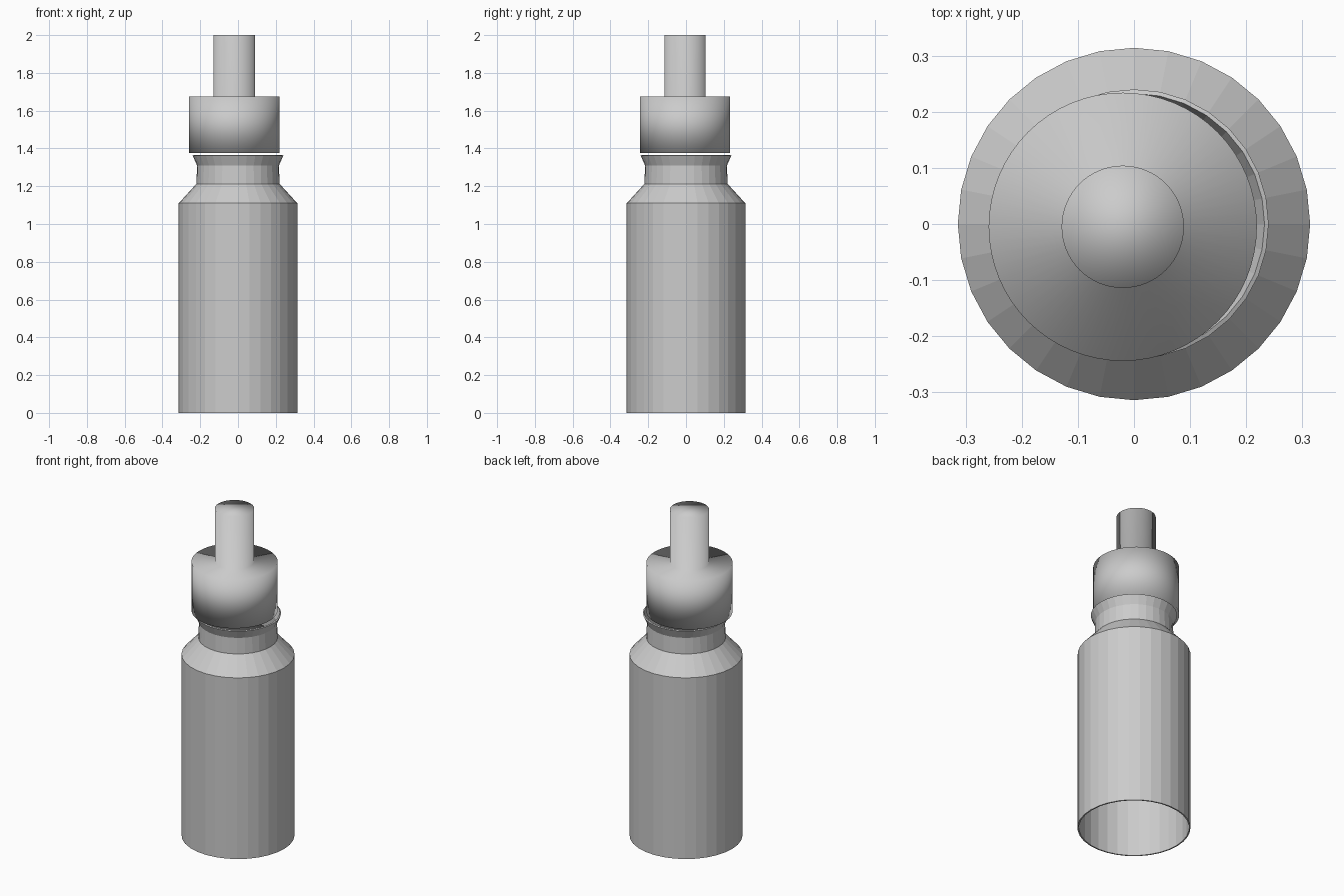
import bpy, bmesh
from math import cos, sin, pi

if "Cube" in bpy.data.objects:
    bpy.data.objects.remove(bpy.data.objects["Cube"])


def lathe(name, profile, sides, centre=(0, 0), smooth=False, closed=False):
    """Spin (radius, z) points around the vertical axis; radius 0 makes a pole-free n-gon end."""
    bm = bmesh.new()
    rings = []
    for r, z in profile:
        rings.append([bm.verts.new((r * cos(2 * pi * i / sides), r * sin(2 * pi * i / sides), z))
                      for i in range(sides)])
    pairs = list(zip(rings, rings[1:]))
    for a, b in pairs:
        for i in range(sides):
            j = (i + 1) % sides
            bm.faces.new((a[i], a[j], b[j], b[i]))
    if closed:
        bm.faces.new(rings[0][::-1])
        bm.faces.new(rings[-1])
    for f in bm.faces:
        f.smooth = smooth
    mesh = bpy.data.meshes.new(name)
    bm.to_mesh(mesh)
    bm.free()
    obj = bpy.data.objects.new(name, mesh)
    obj.location = (centre[0], centre[1], 0)
    bpy.context.collection.objects.link(obj)
    return obj


# Faceted thin-walled bottle, open at both ends, with shoulder, neck and flared lip
bottle = lathe("bottle", [(0.314, 0), (0.314, 0.65), (0.314, 1.11), (0.22, 1.213),
                          (0.217, 1.31), (0.24, 1.362)], 32)
wall = bottle.modifiers.new("wall", 'SOLIDIFY')
wall.thickness = 0.008
wall.offset = -1

# Smooth cap with spout, hovering slightly off-centre above the lip
lathe("cap_and_spout", [(0.239, 1.375), (0.239, 1.675), (0.109, 1.675), (0.109, 2.0)],
      64, centre=(-0.02, -0.005), smooth=True, closed=True)
